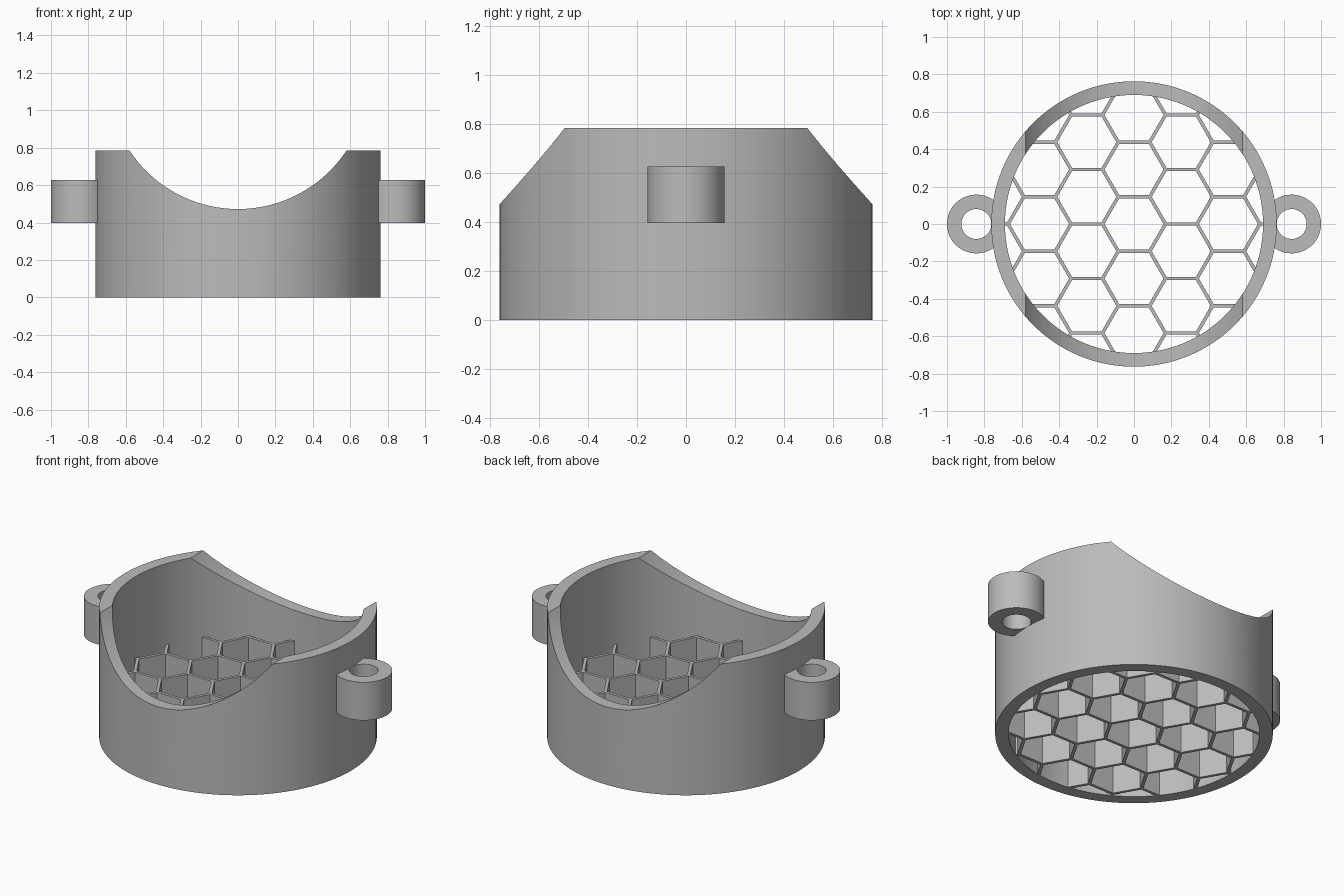
import bpy, bmesh, math
from mathutils import Matrix

RING_R, BORE_R, HEIGHT = 0.763, 0.69, 0.785
SADDLE_R, SADDLE_Z = 0.694, 1.166
PITCH, WALL, GRID_TOP = 0.2915, 0.018, 0.294
LUG_X, LUG_R, HOLE_R, LUG_Z = 0.843, 0.157, 0.08, (0.397, 0.628)

cube = bpy.data.objects.get("Cube")
if cube:
    bpy.data.objects.remove(cube, do_unlink=True)

grey = bpy.data.materials.new("plain_grey")
grey.use_nodes = True
grey.diffuse_color = (0.5, 0.5, 0.5, 1)
grey.node_tree.nodes["Principled BSDF"].inputs["Base Color"].default_value = (0.5, 0.5, 0.5, 1)


def prisms(name, radius, z0, z1, segs=128, centres=((0, 0),)):
    """Upright prisms of one size, one at each centre."""
    bm = bmesh.new()
    for cx, cy in centres:
        rim = []
        for i in range(segs):
            a = math.tau * i / segs
            rim.append(bm.verts.new((cx + radius * math.cos(a), cy + radius * math.sin(a), z0)))
        base = bm.faces.new(rim)
        top = bmesh.ops.extrude_face_region(bm, geom=[base])["geom"]
        bmesh.ops.translate(bm, vec=(0, 0, z1 - z0),
                            verts=[v for v in top if isinstance(v, bmesh.types.BMVert)])
    bmesh.ops.recalc_face_normals(bm, faces=bm.faces)
    mesh = bpy.data.meshes.new(name)
    bm.to_mesh(mesh)
    bm.free()
    mesh.materials.append(grey)
    obj = bpy.data.objects.new(name, mesh)
    bpy.context.collection.objects.link(obj)
    return obj


def select(obj):
    bpy.ops.object.select_all(action="DESELECT")
    obj.select_set(True)
    bpy.context.view_layer.objects.active = obj


def cut(obj, cutter):
    """Subtract the cutter, then remove it."""
    mod = obj.modifiers.new("cut", "BOOLEAN")
    mod.operation, mod.solver, mod.object = "DIFFERENCE", "EXACT", cutter
    select(obj)
    bpy.ops.object.modifier_apply(modifier=mod.name)
    bpy.data.objects.remove(cutter, do_unlink=True)


def smooth(obj):
    select(obj)
    bpy.ops.object.shade_smooth_by_angle(angle=math.radians(25))


# Round housing with a saddle-shaped top
housing = prisms("housing_ring", RING_R, 0, HEIGHT)
cut(housing, prisms("bore_cutter", BORE_R, -0.1, 1))
saddle = prisms("saddle_cutter", SADDLE_R, -1, 1, 160)
saddle.data.transform(Matrix.Translation((0, 0, SADDLE_Z)) @ Matrix.Rotation(math.pi / 2, 4, "X"))
cut(housing, saddle)
smooth(housing)

# Mounting lugs, trimmed so that they end inside the housing wall
for side, name in ((1, "left_lug"), (-1, "right_lug")):
    spot = ((side * LUG_X, 0),)
    lug = prisms(name, LUG_R, *LUG_Z, 64, spot)
    cut(lug, prisms("hole_cutter", HOLE_R, 0, 1, 48, spot))
    cut(lug, prisms("wall_cutter", 0.74, 0, 1))
    smooth(lug)

# Honeycomb grille filling the bore
column = PITCH * math.sqrt(3) / 2
cells = []
for i in range(-3, 4):
    for j in range(-3, 4):
        x, y = i * column, (j + (i % 2) / 2) * PITCH
        if math.hypot(x, y) < BORE_R + PITCH / 2:
            cells.append((x, y))
grille = prisms("honeycomb_grille", BORE_R + 0.004, 0.001, GRID_TOP)
cut(grille, prisms("cell_cutter", (PITCH - WALL) / math.sqrt(3), -0.1, 1, 6, cells))
smooth(grille)
